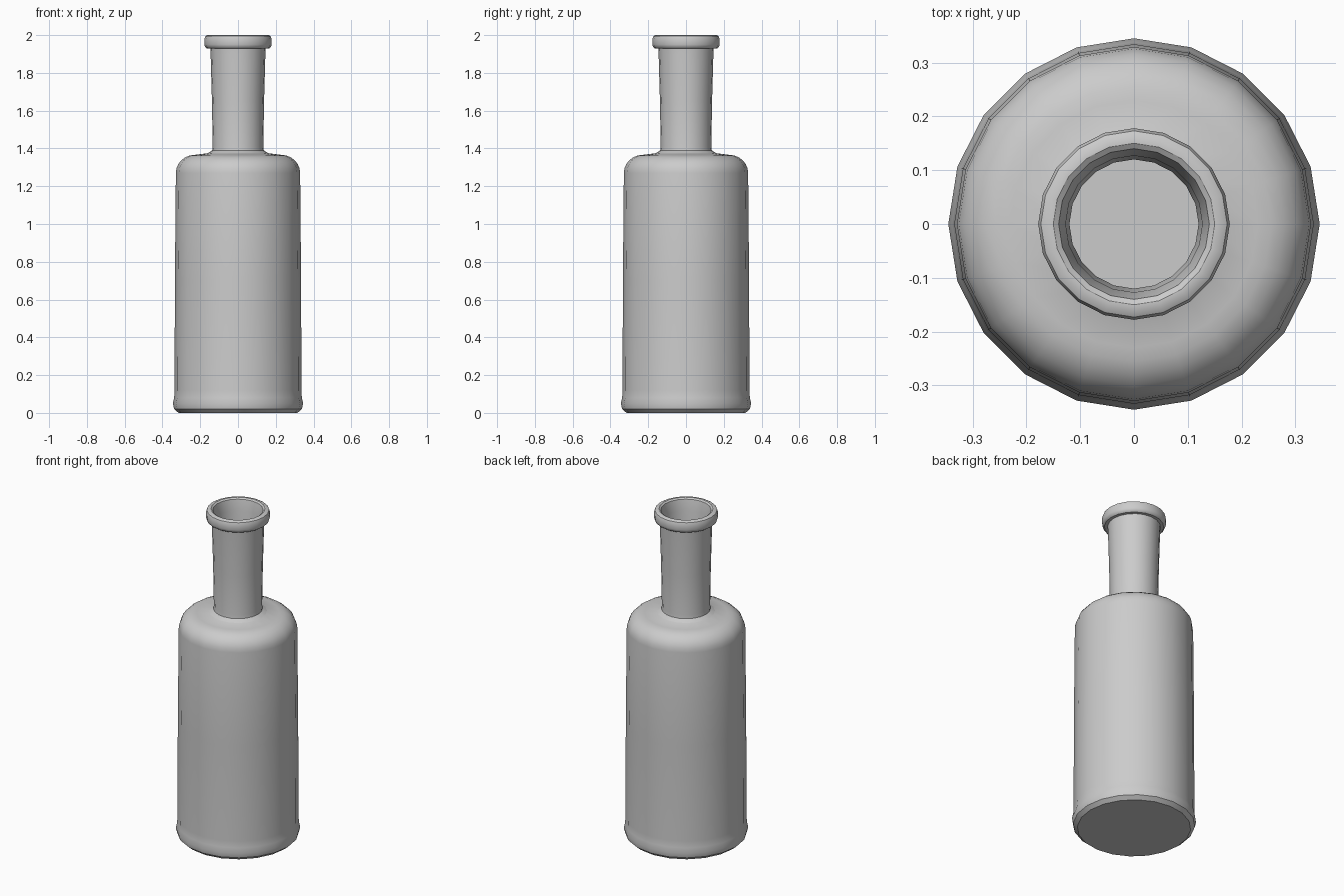
import bpy
import bmesh
import math

SIDES = 20

cube = bpy.data.objects.get("Cube")
if cube:
    bpy.data.objects.remove(cube, do_unlink=True)

# Single plain grey
grey = bpy.data.materials.new("plain_grey")
grey.use_nodes = True
colour = (0.6, 0.6, 0.6, 1)
grey.diffuse_color = colour
grey.node_tree.nodes["Principled BSDF"].inputs["Base Color"].default_value = colour


def arc(cr, cz, rad_r, rad_z, start, end, steps):
    """Points of an elliptical arc in the (radius, height) plane."""
    angles = [math.radians(start + (end - start) * i / steps) for i in range(steps + 1)]
    return [(cr + rad_r * math.cos(a), cz + rad_z * math.sin(a)) for a in angles]


def lathe(name, profile):
    """Revolve a (radius, height) profile, closing both ends with flat caps."""
    bm = bmesh.new()
    rings = []
    for r, z in profile:
        rings.append([bm.verts.new((r * math.cos(2 * math.pi * i / SIDES),
                                    r * math.sin(2 * math.pi * i / SIDES), z))
                      for i in range(SIDES)])
    for low, high in zip(rings, rings[1:]):
        for i in range(SIDES):
            j = (i + 1) % SIDES
            bm.faces.new((low[i], low[j], high[j], high[i]))
    bm.faces.new(rings[0][::-1])
    bm.faces.new(rings[-1])
    mesh = bpy.data.meshes.new(name)
    bm.to_mesh(mesh)
    bm.free()
    mesh.materials.append(grey)
    obj = bpy.data.objects.new(name, mesh)
    bpy.context.collection.objects.link(obj)
    bpy.ops.object.select_all(action="DESELECT")
    obj.select_set(True)
    bpy.context.view_layer.objects.active = obj
    bpy.ops.object.shade_smooth_by_angle(angle=math.radians(35))
    return obj


# Flared foot and slightly tapering body
foot = [(0.315, 0), (0.338, 0.02), (0.345, 0.05), (0.338, 0.08), (0.336, 0.12)]
body = [(0.334, 0.7)]
# Rounded shoulder
shoulder = arc(0.23, 1.27, 0.099, 0.096, 0, 90, 6)
# Neck, widening towards the mouth
neck = [(0.15, 1.376), (0.137, 1.385), (0.134, 1.41), (0.138, 1.65), (0.145, 1.9), (0.147, 1.93)]
# Rolled lip
lip = [(0.165, 1.93), (0.174, 1.937), (0.178, 1.95), (0.178, 1.98),
       (0.173, 1.994), (0.162, 2.0), (0.15, 2.0), (0.14, 1.993)]
# Hollow inside, down to the floor
inside = [(0.127, 1.93), (0.12, 1.4), (0.2, 1.35)]
inside += arc(0.23, 1.25, 0.08, 0.09, 75, 0, 4) + [(0.315, 0.06), (0.3, 0.03)]

lathe("bottle", foot + body + shoulder + neck + lip + inside)
